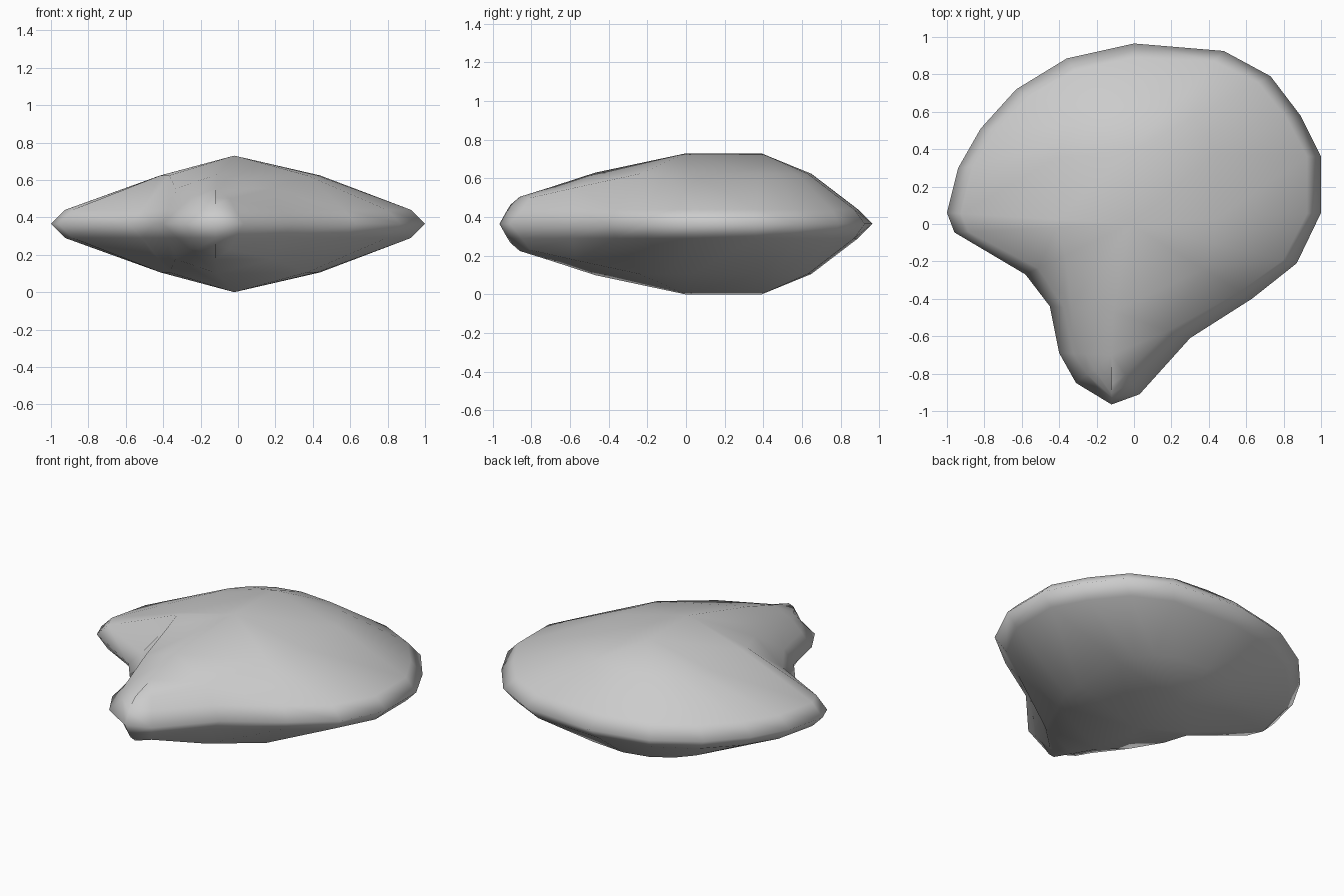
import bpy
from mathutils import Vector

if "Cube" in bpy.data.objects:
    bpy.data.objects.remove(bpy.data.objects["Cube"])

HALF = 0.365  # half thickness, the widest outline lies in this plane

# ridge running from the round body into the narrow lobe: x, y, height
spine = [Vector(p) for p in [(-0.02, 0.39, 0.365), (-0.02, 0.0, 0.365),
         (-0.11, -0.47, 0.265), (-0.12, -0.70, 0.19), (-0.12, -0.86, 0.14)]]

# outline seen from above, clockwise: x, y, ridge point, shoulder position
outline = [(0, 0.965, 0, .45), (0.48, 0.925, 0, .45), (0.73, 0.79, 0, .45),
           (0.89, 0.58, 0, .45), (1.0, 0.36, 0, .45), (1.0, 0.06, 1, .45),
           (0.87, -0.21, 1, .5), (0.63, -0.40, 1, .6), (0.30, -0.61, 2, .72),
           (0.03, -0.91, 3, .5), (-0.12, -0.965, 4, .45), (-0.31, -0.85, 3, .5),
           (-0.40, -0.69, 3, .5), (-0.45, -0.44, 2, .66), (-0.58, -0.27, 1, .62),
           (-0.96, -0.045, 1, .42), (-1.0, 0.06, 1, .40), (-0.94, 0.30, 0, .43),
           (-0.82, 0.51, 0, .45), (-0.63, 0.72, 0, .45), (-0.36, 0.885, 0, .45)]

# each outline point climbs over a rim and a shoulder to its ridge point
verts = list(spine)
for x, y, s, k in outline:
    top = spine[s]
    rim = Vector((x, y, 0))
    flat = Vector((x - top.x, y - top.y, 0))
    inset = min(0.075, 0.4 * flat.length)
    lip = rim - flat.normalized() * inset
    lip.z = min(0.075, 0.6 * top.z)
    shoulder = Vector((top.x, top.y, 0.71 * top.z)) + flat * k
    verts += [rim, lip, shoulder]

faces = []
n = len(outline)
for i in range(n):
    j = (i + 1) % n
    a, b = 5 + 3 * i, 5 + 3 * j
    for r in (0, 1):
        faces.append((a + r, a + r + 1, b + r + 1, b + r))
    si, sj = outline[i][2], outline[j][2]
    faces.append((a + 2, si, b + 2) if si == sj else (a + 2, si, sj, b + 2))

mesh = bpy.data.meshes.new("rounded_body")
mesh.from_pydata(verts, [], faces)
body = bpy.data.objects.new("rounded_body", mesh)
bpy.context.collection.objects.link(body)
body.location.z = HALF
for p in mesh.polygons:
    p.use_smooth = True

# matching lower half
mirror = body.modifiers.new("lower_half", 'MIRROR')
mirror.use_axis = (False, False, True)
mirror.use_clip = True
mirror.merge_threshold = 0.001
